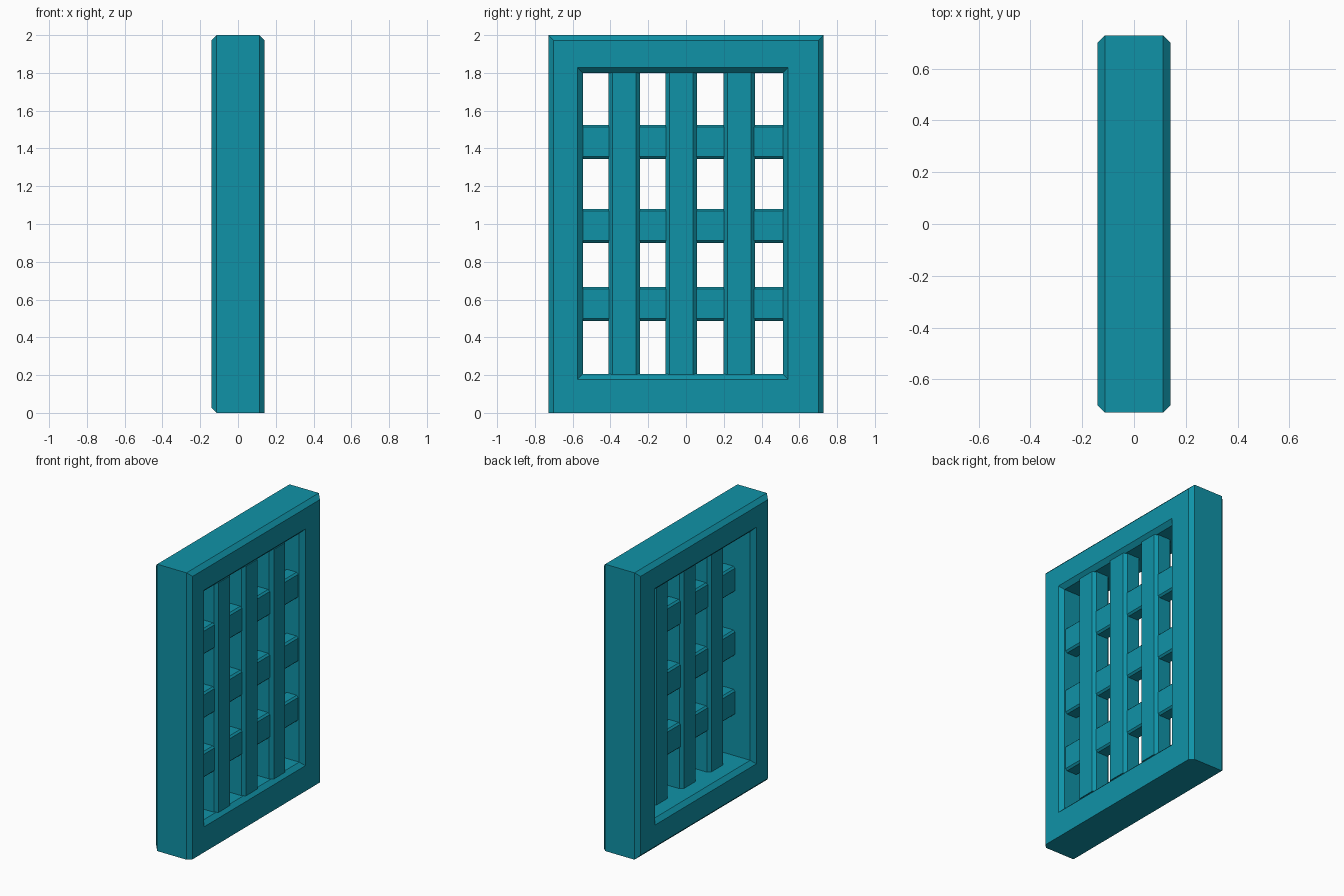
import bpy, bmesh

if "Cube" in bpy.data.objects:
    bpy.data.objects.remove(bpy.data.objects["Cube"])

teal = bpy.data.materials.new("teal paint")
teal.diffuse_color = (0.005, 0.29, 0.39, 1)
teal.use_nodes = True
teal.node_tree.nodes["Principled BSDF"].inputs["Base Color"].default_value = teal.diffuse_color

C = 0.028                     # frame chamfer
HX, HY, H = 0.141, 0.729, 2.0  # half depth, half width, height


def finish(bm, name):
    bmesh.ops.recalc_face_normals(bm, faces=bm.faces[:])
    me = bpy.data.meshes.new(name)
    bm.to_mesh(me)
    bm.free()
    me.materials.append(teal)
    ob = bpy.data.objects.new(name, me)
    bpy.context.collection.objects.link(ob)
    return ob


# Frame: a closed chain of rectangular rings, chamfered on both sides
def frame():
    bm = bmesh.new()

    def ring(x, y0, y1, z0, z1):
        return [bm.verts.new((x, y, z)) for y, z in
                ((y0, z0), (y1, z0), (y1, z1), (y0, z1))]

    hole = (-0.546, 0.513, 0.206, 1.80)
    wide = (hole[0] - C, hole[1] + C, hole[2] - C, hole[3] + C)
    body = (-HY, HY, 0, H)
    rings = [
        ring(HX - C, *body),
        ring(HX, -HY + C, HY - C, 0, H - C),       # no chamfer at the foot here
        ring(HX, *wide),
        ring(HX - C, *hole),
        ring(-HX + C, *hole),
        ring(-HX, *wide),
        ring(-HX, -HY + C, HY - C, C, H - C),
        ring(-HX + C, *body),
    ]
    for a, b in zip(rings, rings[1:] + rings[:1]):
        for i in range(4):
            j = (i + 1) % 4
            bm.faces.new((a[i], a[j], b[j], b[i]))
    return finish(bm, "window_frame")


# Bar: box with its four long edges chamfered
def bar(name, lo, hi, axis, chamfer):
    bm = bmesh.new()
    bmesh.ops.create_cube(bm, size=1)
    for v in bm.verts:
        for k in range(3):
            v.co[k] = hi[k] if v.co[k] > 0 else lo[k]
    size = hi[axis] - lo[axis]
    edges = [e for e in bm.edges
             if abs(e.verts[0].co[axis] - e.verts[1].co[axis]) > size / 2]
    bmesh.ops.bevel(bm, geom=edges, offset=chamfer, segments=1, affect='EDGES')
    return finish(bm, name)


frame()

# Lattice: thick uprights crossing thinner rails
for i, y in enumerate((-0.327, -0.025, 0.281)):
    bar(f"upright_bar_{i + 1}", (-0.012, y - 0.083, 0.203),
        (0.123, y + 0.083, 1.803), 2, 0.021)
for i, z in enumerate((0.577, 0.99, 1.435)):
    bar(f"cross_rail_{i + 1}", (0.005, -0.55, z - 0.09),
        (0.105, 0.517, z + 0.09), 1, 0.012)
